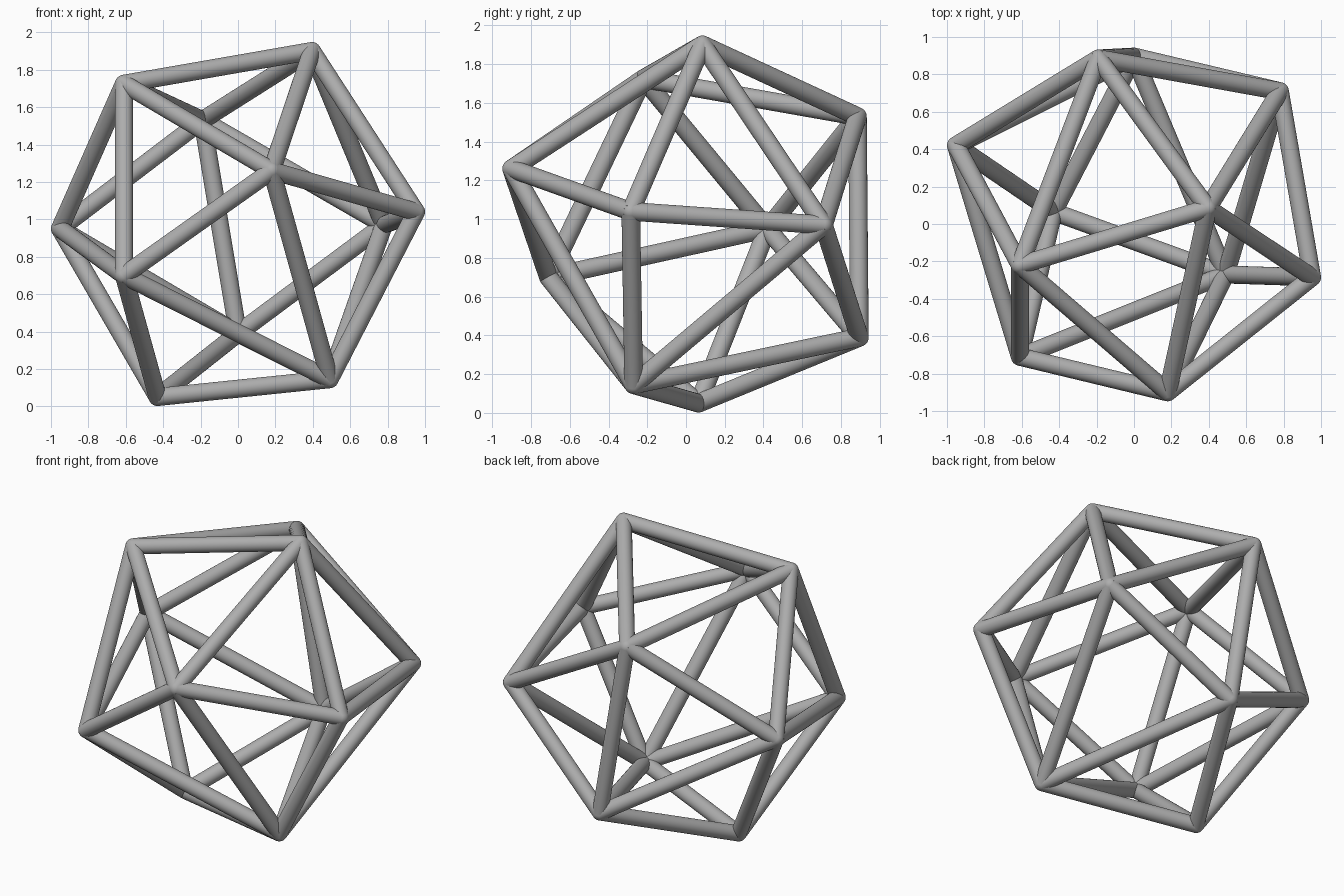
import bpy
from mathutils import Vector

RADIUS = 0.048

# Remove the default cube
cube = bpy.data.objects.get("Cube")
if cube:
    bpy.data.objects.remove(cube, do_unlink=True)

# One plain grey for the whole frame
grey = bpy.data.materials.new("plain_grey")
grey.use_nodes = True
colour = (0.42, 0.42, 0.42, 1.0)
grey.diffuse_color = colour
grey.node_tree.nodes["Principled BSDF"].inputs["Base Color"].default_value = colour

# Corners of the eleven-cornered, eighteen-sided ball
corners = {
    "A": (0.395, 0.085, 1.90),
    "B": (-0.61, -0.22, 1.725),
    "C": (0.18, -0.90, 1.26),
    "D": (0.952, -0.285, 1.04),
    "E": (-0.61, -0.71, 0.70),
    "F": (0.49, -0.27, 0.145),
    "G": (-0.19, 0.885, 1.53),
    "H": (0.0, 0.895, 0.39),
    "I": (0.78, 0.71, 0.97),
    "J": (-0.952, 0.42, 0.95),
    "K": (-0.43, 0.065, 0.05),
}

# Each corner pair is joined by a strut
edges = ("AB AC AD AI AG BC BE BJ BG CD CE CF DF DI "
         "EF EJ EK FH FI FK GH GI GJ HI HJ HK JK").split()


def finish(obj, name):
    obj.name = name
    obj.data.materials.append(grey)
    bpy.ops.object.shade_smooth_by_angle()


def add_strut(start, end, name):
    start, end = Vector(start), Vector(end)
    axis = end - start
    bpy.ops.mesh.primitive_cylinder_add(
        vertices=32, radius=RADIUS, depth=axis.length,
        location=(start + end) / 2,
        rotation=axis.to_track_quat("Z", "Y").to_euler())
    finish(bpy.context.object, name)


def add_joint(centre, name):
    bpy.ops.mesh.primitive_uv_sphere_add(
        segments=32, ring_count=16, radius=RADIUS, location=centre)
    finish(bpy.context.object, name)


# Round struts
for a, b in edges:
    add_strut(corners[a], corners[b], f"strut_{a}_{b}".lower())

# Ball joints rounding off the corners
for letter, centre in corners.items():
    add_joint(centre, f"joint_{letter}".lower())
